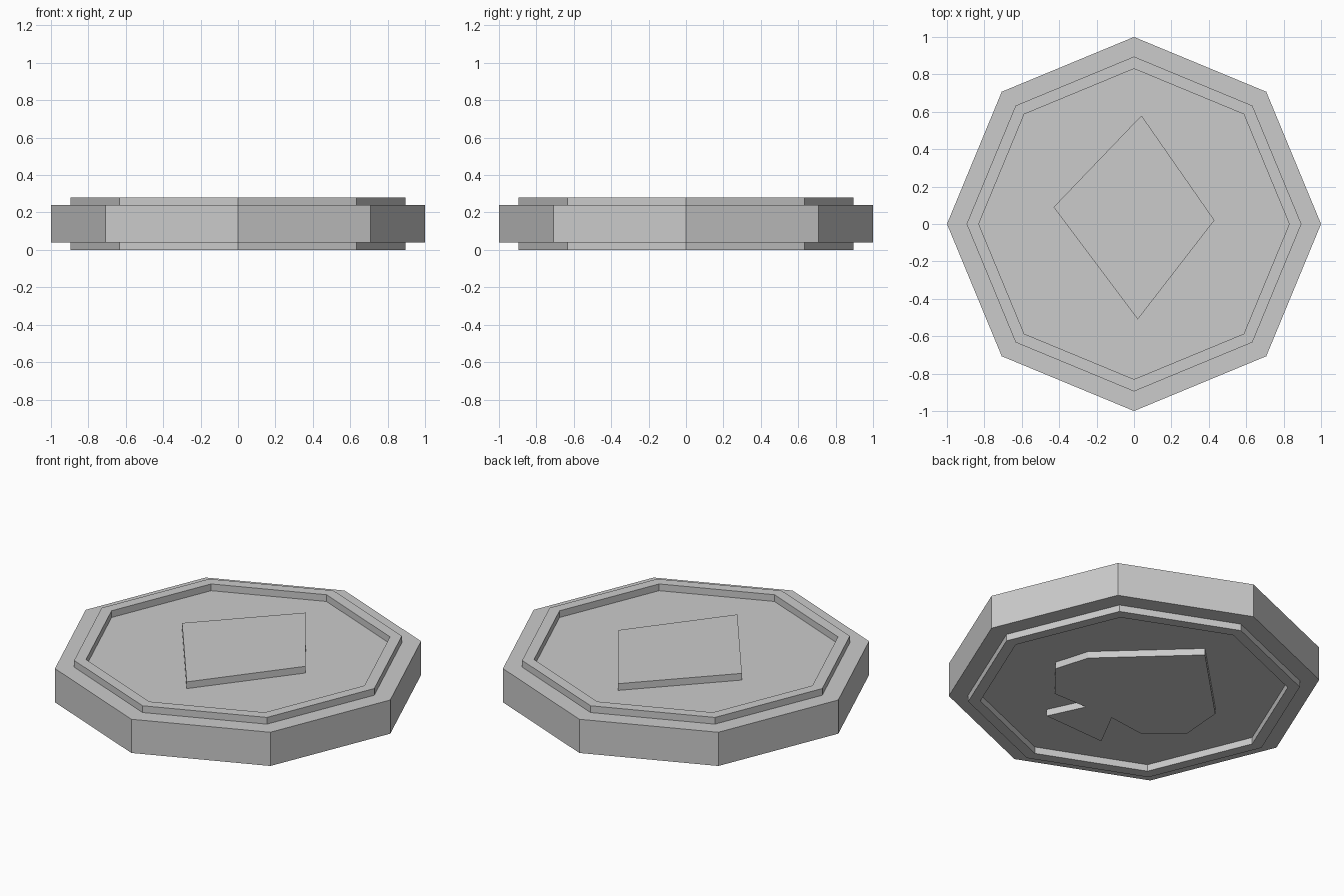
import bpy
import bmesh
from math import cos, sin, tau

cube = bpy.data.objects.get("Cube")
if cube:
    bpy.data.objects.remove(cube, do_unlink=True)

SIDES = 8
BOTTOM, TOP = 0.04, 0.24   # flat faces of the disc
RELIEF = 0.04              # height of rims and emblems

grey = bpy.data.materials.new("light_grey")
grey.use_nodes = True
colour = (0.6, 0.6, 0.6, 1)
grey.diffuse_color = colour
grey.node_tree.nodes["Principled BSDF"].inputs["Base Color"].default_value = colour


def finish(name, bm):
    mesh = bpy.data.meshes.new(name)
    bm.to_mesh(mesh)
    bm.free()
    mesh.materials.append(grey)
    obj = bpy.data.objects.new(name, mesh)
    bpy.context.collection.objects.link(obj)
    return obj


def coin_body(name):
    """Turn a stepped half profile into an eight-sided disc with raised rims."""
    lower = [(0.83, BOTTOM), (0.83, BOTTOM - RELIEF), (0.895, BOTTOM - RELIEF),
             (0.895, BOTTOM), (1, BOTTOM)]
    profile = lower + [(r, BOTTOM + TOP - z) for r, z in reversed(lower)]
    bm = bmesh.new()
    rings = [[bm.verts.new((r * cos(tau * i / SIDES), r * sin(tau * i / SIDES), z))
              for i in range(SIDES)] for r, z in profile]
    for a, b in zip(rings, rings[1:]):
        for i in range(SIDES):
            j = (i + 1) % SIDES
            bm.faces.new((a[i], a[j], b[j], b[i]))
    bm.faces.new(rings[0][::-1])
    bm.faces.new(rings[-1])
    bmesh.ops.recalc_face_normals(bm, faces=bm.faces)
    return finish(name, bm)


def emblem(name, outline, z, height):
    """Raise an outline from a face of the disc, leaving the hidden base open."""
    bm = bmesh.new()
    base = [bm.verts.new((x, y, z)) for x, y in outline]
    cap = [bm.verts.new((x, y, z + height)) for x, y in outline]
    count = len(outline)
    for i in range(count):
        j = (i + 1) % count
        bm.faces.new((base[i], base[j], cap[j], cap[i]))
    bm.faces.new(cap)
    bmesh.ops.recalc_face_normals(bm, faces=bm.faces)
    # The cap must face away from the disc
    bm.normal_update()
    bm.faces.ensure_lookup_table()
    if bm.faces[-1].normal.z * height < 0:
        bmesh.ops.reverse_faces(bm, faces=bm.faces)
    return finish(name, bm)


coin_body("coin_body")

# Diamond on the upper face
diamond = [(0.04, 0.58), (-0.43, 0.09), (0.02, -0.51), (0.43, 0.02)]
emblem("diamond_emblem", diamond, TOP, RELIEF)

# Spade on the lower face: tip, one lobe, stem, other lobe
spade = [(-0.02, 0.57), (-0.47, 0.12), (-0.49, -0.14), (-0.30, -0.30),
         (-0.07, -0.27), (-0.19, -0.50), (0.21, -0.48), (0.11, -0.27),
         (0.33, -0.27), (0.50, -0.06), (0.44, 0.14)]
emblem("spade_emblem", spade, BOTTOM, -RELIEF)
